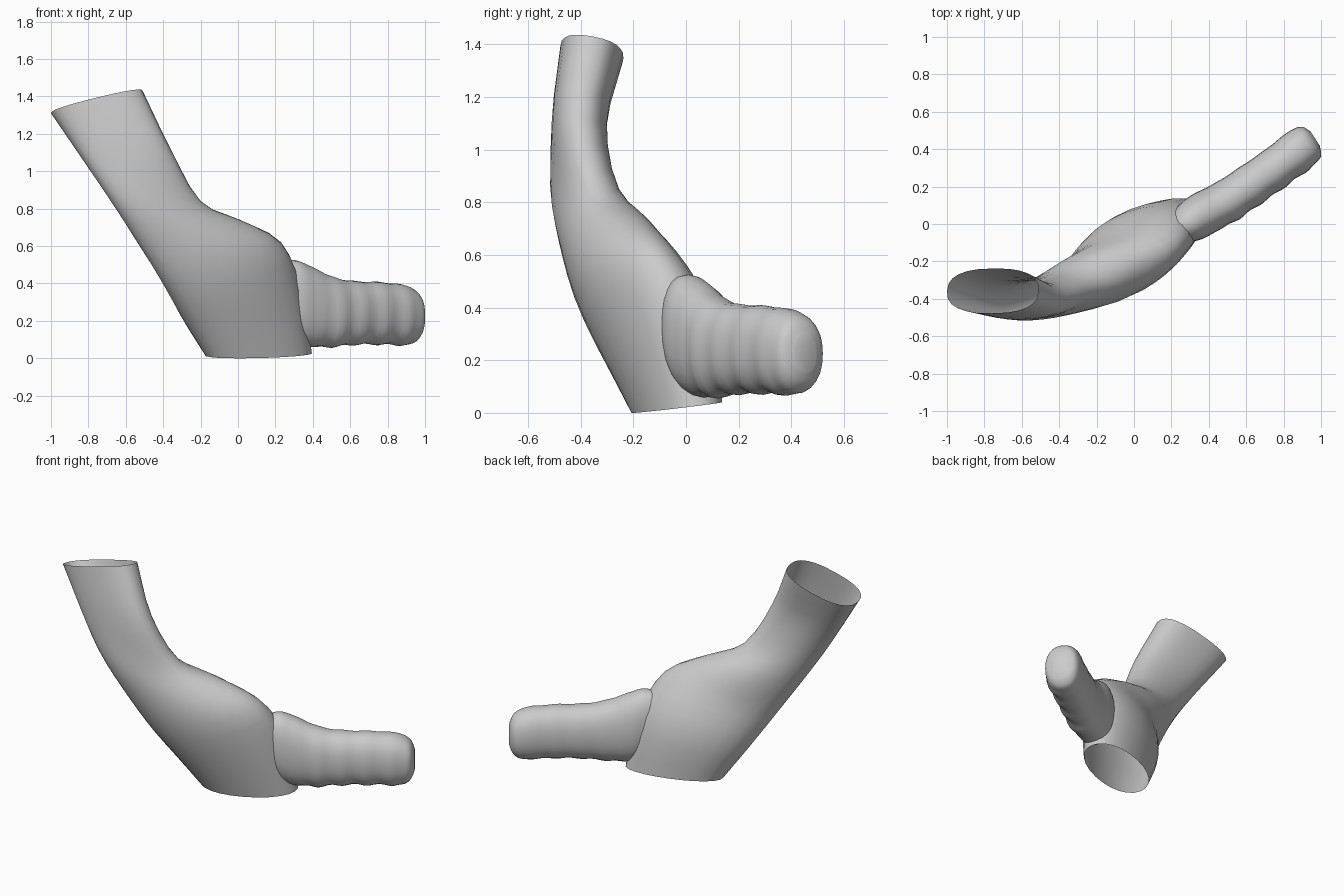
import bpy, bmesh, math
from mathutils import Vector

if "Cube" in bpy.data.objects:
    bpy.data.objects.remove(bpy.data.objects["Cube"])


def spline(keys, steps):
    """Catmull-Rom interpolation of equally long number rows."""
    out = []
    for i in range(len(keys) - 1):
        p1, p2 = keys[i], keys[i + 1]
        p0 = keys[i - 1] if i else [2 * a - b for a, b in zip(p1, p2)]
        p3 = keys[i + 2] if i + 2 < len(keys) else [2 * b - a for a, b in zip(p1, p2)]
        for s in range(steps):
            t = s / steps
            out.append([0.5 * (2 * b + (c - a) * t + (2 * a - 5 * b + 4 * c - d) * t * t
                               + (3 * b - a - 3 * c + d) * t ** 3)
                        for a, b, c, d in zip(p0, p1, p2, p3)])
    out.append(list(keys[-1]))
    return out


def oval(t, power):
    """Point on a unit superellipse."""
    c, s = math.cos(t), math.sin(t)
    return math.copysign(abs(c) ** power, c), math.copysign(abs(s) ** power, s)


def loft(name, rings, cap_end=False):
    bm = bmesh.new()
    loops = [[bm.verts.new(p) for p in r] for r in rings]
    n = len(rings[0])
    for a, b in zip(loops, loops[1:]):
        for i in range(n):
            j = (i + 1) % n
            bm.faces.new((a[i], a[j], b[j], b[i]))
    if cap_end:
        bm.faces.new(loops[-1])
    bmesh.ops.recalc_face_normals(bm, faces=bm.faces)
    mesh = bpy.data.meshes.new(name)
    bm.to_mesh(mesh)
    bm.free()
    mesh.shade_smooth()
    ob = bpy.data.objects.new(name, mesh)
    bpy.context.collection.objects.link(ob)
    return ob


SEG = 24
angles = [2 * math.pi * i / SEG for i in range(SEG)]

# Main open tube: left edge xyz, right edge xyz, half thickness, corner power
body_keys = [
    (-1.00, -.36, 1.31, -.51, -.355, 1.43, .122, .8),
    (-.85, -.41, 1.09, -.36, -.40, 1.12, .105, .85),
    (-.70, -.45, .87, -.20, -.32, .84, .115, .95),
    (-.55, -.42, .64, .01, -.20, .74, .15, 1.05),
    (-.42, -.35, .43, .23, -.11, .62, .175, 1.05),
    (-.30, -.24, .22, .33, .015, .38, .188, 1.0),
    (-.17, -.14, .01, .39, .07, .03, .145, .95),
]
rows = spline(body_keys, 3)
mids = [(Vector(r[:3]) + Vector(r[3:6])) / 2 for r in rows]
rings = []
for k, r in enumerate(rows):
    a = (Vector(r[3:6]) - Vector(r[:3])) / 2
    tangent = mids[min(k + 1, len(mids) - 1)] - mids[max(k - 1, 0)]
    b = tangent.cross(a).normalized() * r[6]
    rings.append([mids[k] + a * c + b * s for c, s in (oval(t, r[7]) for t in angles)])
loft("main_tube", rings)

# Ribbed side branch with a rounded closed tip: centre xyz, half width, half height
branch_keys = [
    (.23, -.03, .34, .085, .17),
    (.30, .01, .31, .11, .215),
    (.37, .055, .28, .118, .218),
    (.50, .125, .248, .115, .188),
    (.62, .205, .242, .113, .17),
    (.75, .295, .24, .112, .167),
    (.87, .385, .232, .114, .162),
    (.92, .422, .225, .108, .15),
    (.952, .443, .225, .09, .118),
    (.969, .456, .225, .045, .07),
]
side = Vector((.54, -.84, 0))
rings = []
for x, y, z, w, h in spline(branch_keys, 5):
    fade = max(0, min(1, (x - .38) / .08, (.93 - x) / .06))
    rib = math.cos(2 * math.pi * (x - .5) / .12) * fade
    ring = []
    for t in angles:
        c, s = oval(t, .88)
        # ribs are deepest on the lower front
        k = 1 + rib * (.012 + .03 * max(0, c - .6 * s))
        ring.append(Vector((x, y, z)) + side * (w * c * k) + Vector((0, 0, h * s * k)))
    rings.append(ring)
loft("ribbed_branch", rings, cap_end=True)
